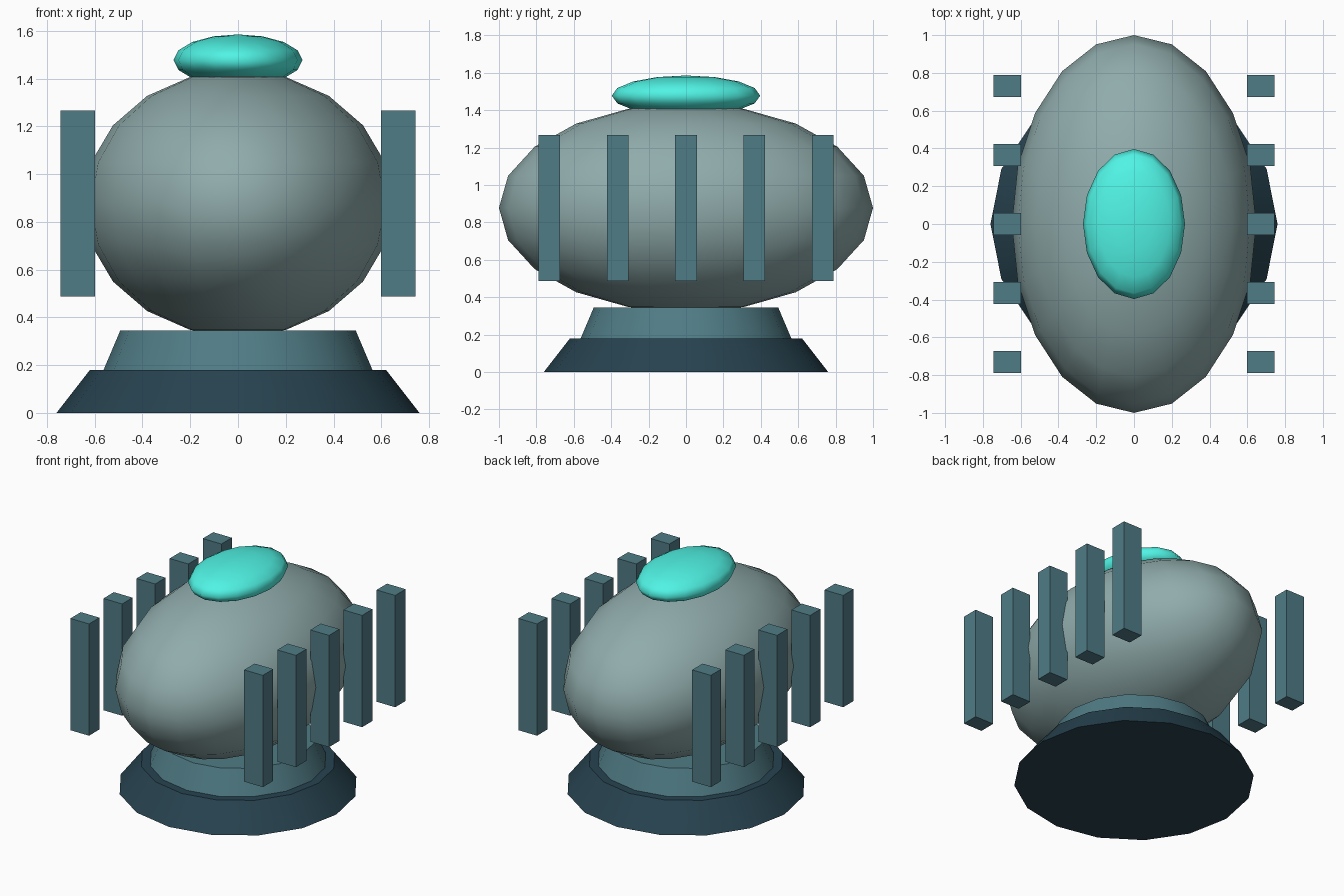
import bpy
import math

if "Cube" in bpy.data.objects:
    bpy.data.objects.remove(bpy.data.objects["Cube"])


def material(name, rgb):
    mat = bpy.data.materials.new(name)
    mat.diffuse_color = (*rgb, 1)
    mat.use_nodes = True
    mat.node_tree.nodes["Principled BSDF"].inputs["Base Color"].default_value = mat.diffuse_color
    return mat


SHELL = material("shell_grey", (0.28, 0.41, 0.41))
TEAL = material("teal", (0.08, 0.20, 0.235))
DARK = material("dark_teal", (0.02, 0.055, 0.078))
GLOW = material("bright_cyan", (0.08, 0.90, 0.78))


def finish(name, mat):
    obj = bpy.context.object
    obj.name = name
    obj.data.materials.append(mat)
    return obj


def ellipsoid(name, mat, z, radii, segments):
    bpy.ops.mesh.primitive_uv_sphere_add(
        segments=segments, ring_count=segments // 2, radius=1, location=(0, 0, z))
    obj = finish(name, mat)
    obj.scale = radii
    bpy.ops.object.transform_apply(location=False, rotation=False, scale=True)
    bpy.ops.object.shade_smooth()


def tier(name, mat, z0, z1, r0, r1):
    bpy.ops.mesh.primitive_cone_add(
        vertices=16, radius1=r0, radius2=r1, depth=z1 - z0,
        location=(0, 0, (z0 + z1) / 2))
    finish(name, mat)
    bpy.ops.object.shade_smooth_by_angle(angle=math.radians(30))


# Stepped round pedestal
tier("base_lower", DARK, 0.0, 0.18, 0.76, 0.62)
tier("base_upper", TEAL, 0.18, 0.345, 0.563, 0.493)

# Egg-shaped body and the lens on top
ellipsoid("body", SHELL, 0.877, (0.647, 1.0, 0.557), 20)
ellipsoid("top_lens", GLOW, 1.477, (0.27, 0.397, 0.108), 16)

# Five upright fins along each side
for side, label in ((-1, "left"), (1, "right")):
    for i in range(5):
        bpy.ops.mesh.primitive_cube_add(
            size=1, location=(side * 0.671, (i - 2) * 0.365, 0.877))
        fin = finish(f"fin_{label}_{i + 1}", TEAL)
        fin.scale = (0.144, 0.115, 0.78)
        bpy.ops.object.transform_apply(location=False, rotation=False, scale=True)
